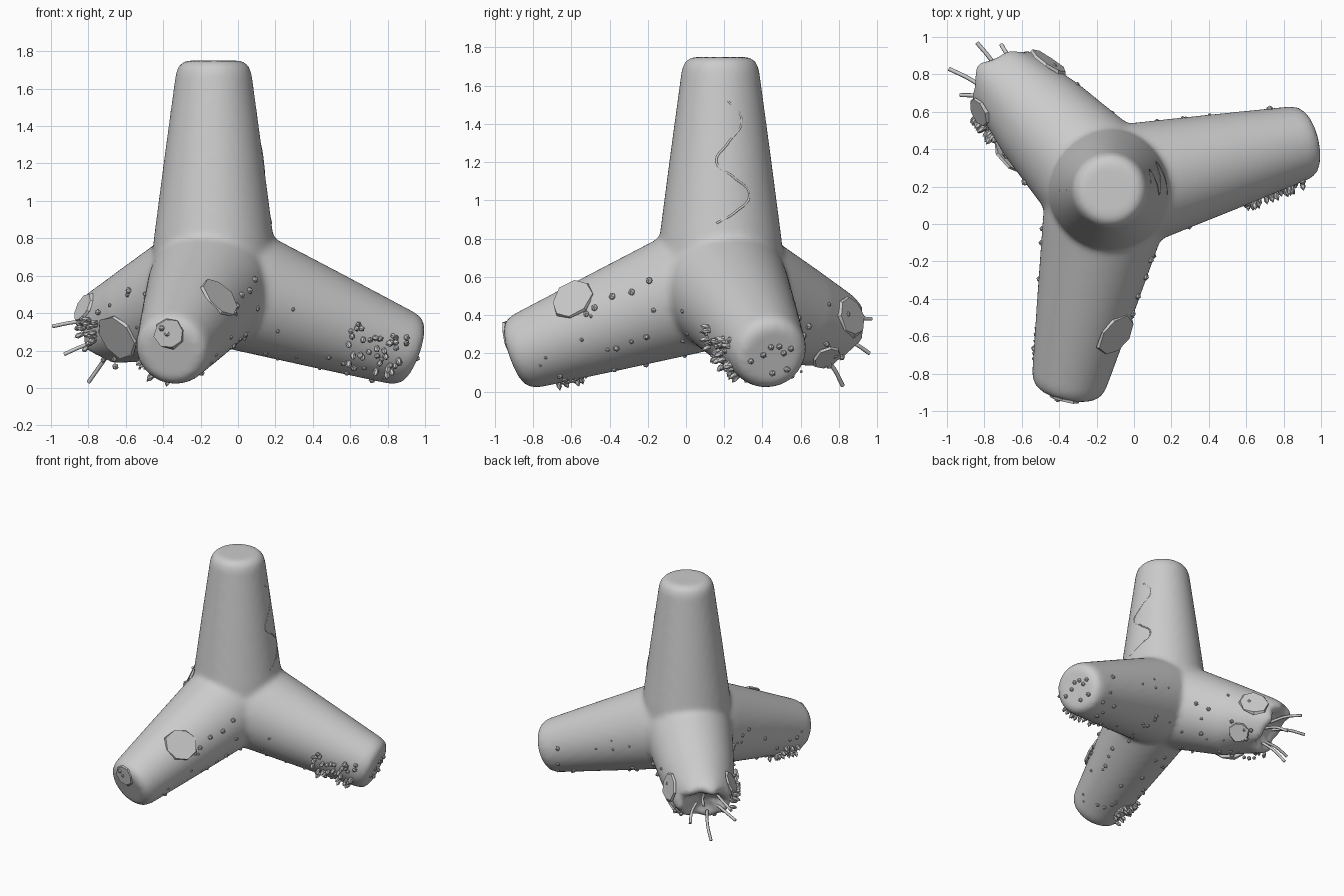
import bpy, bmesh, math, random
from math import sin, cos, radians
from mathutils import Vector, Matrix

if "Cube" in bpy.data.objects:
    bpy.data.objects.remove(bpy.data.objects["Cube"])
random.seed(4)
CENTRE = Vector((-0.13, 0.18, 0.58))
LENGTH = 1.17
UP = Vector((0, 0, 1))

concrete = bpy.data.materials.new("concrete_grey")
concrete.use_nodes = True
concrete.diffuse_color = (0.6, 0.6, 0.6, 1)
concrete.node_tree.nodes["Principled BSDF"].inputs["Base Color"].default_value = (0.6, 0.6, 0.6, 1)


def finish(name, bm):
    mesh = bpy.data.meshes.new(name)
    bmesh.ops.recalc_face_normals(bm, faces=bm.faces)
    bm.to_mesh(mesh)
    bm.free()
    mesh.materials.append(concrete)
    obj = bpy.data.objects.new(name, mesh)
    bpy.context.collection.objects.link(obj)
    return obj


def radius(t):
    return 0.35 - 0.135 * t


class Leg:
    """Axis frame of one leg: along, side and top directions."""
    def __init__(self, heading, drop=19.5):
        h, d = radians(heading), radians(drop)
        self.axis = Vector((cos(h) * cos(d), sin(h) * cos(d), -sin(d)))
        self.side = Vector((-sin(h), cos(h), 0))
        self.top = self.axis.cross(self.side)

    def normal(self, phi):
        return self.top * cos(phi) + self.side * sin(phi)

    def point(self, t, phi, r=None):
        return CENTRE + self.axis * t + self.normal(phi) * (radius(t) if r is None else r)


front, left, broken = Leg(-102), Leg(14), Leg(134)
upright = Leg(0, -90)


def revolve(bm, leg, profile, shape=lambda t, r, phi, k: (t, r), sides=48):
    """Closed tapered leg from (distance, radius) rings."""
    rings = []
    for k, (t, r) in enumerate(profile):
        ring = []
        for i in range(sides):
            phi = math.tau * i / sides
            tt, rr = shape(t, r, phi, k)
            ring.append(bm.verts.new(leg.point(tt, phi, rr)))
        rings.append(ring)
    for a, b in zip(rings, rings[1:]):
        for i in range(sides):
            j = (i + 1) % sides
            bm.faces.new((a[i], a[j], b[j], b[i]))
    bm.faces.new(rings[0])
    bm.faces.new(rings[-1])


# Four-legged concrete body, fused and softened
body = bmesh.new()
whole = [(0, 0.34), (0.22, 0.32), (0.65, 0.264), (LENGTH - 0.07, 0.203),
         (LENGTH - 0.025, 0.187), (LENGTH, 0.15), (LENGTH, 0.03)]
for leg in (front, left, upright):
    revolve(body, leg, whole)


def fracture(t, r, phi, k):
    if k < 2:
        return t, r
    jag = 0.02 * sin(3 * phi + 1) + 0.012 * sin(7 * phi)
    return t + (0.05 * cos(phi) + jag) * min(1, r / 0.17), r * (0.93 + 0.07 * cos(phi))


revolve(body, broken, [(0, 0.34), (0.55, 0.276), (0.8, 0.24), (0.87, 0.22),
                       (0.89, 0.18), (0.84, 0.12), (0.8, 0.03)], fracture)
body = finish("tetrapod_body", body)
remesh = body.modifiers.new("fuse", 'REMESH')
remesh.mode = 'VOXEL'
remesh.voxel_size = 0.02
remesh.use_smooth_shade = True
soften = body.modifiers.new("soften", 'SMOOTH')
soften.factor = 0.5
soften.iterations = 6


def aim(position, normal, spin=0.0):
    return (Matrix.Translation(position) @ normal.to_track_quat('Z', 'Y').to_matrix().to_4x4()
            @ Matrix.Rotation(spin, 4, 'Z'))


# Flat chipped patches on the legs
def patch(name, position, normal, size):
    bm = bmesh.new()
    bmesh.ops.create_cone(bm, cap_ends=True, segments=8, radius1=size, radius2=size * 0.95,
                          depth=0.015, matrix=aim(position, normal, random.random()))
    for v in bm.verts:
        v.co += (v.co - position) * random.uniform(-0.08, 0.08)
    finish(name, bm)


chips = [(front, 0.74, 50, 0.125), (front, 0.95, -150, 0.085), (broken, 0.57, 118, 0.13),
         (broken, 0.79, 60, 0.085), (broken, 0.74, -75, 0.11), (broken, 0.7, -135, 0.08)]
for n, (leg, t, deg, size) in enumerate(chips):
    phi = radians(deg)
    patch(f"chipped_patch_{n + 1}", leg.point(t, phi), leg.normal(phi) + leg.axis * 0.13, size)
patch("front_end_patch", front.point(LENGTH, 0, 0.11), front.axis + front.top * 0.2, 0.085)


# Barnacles scattered on the lower sides and ends
def bump(bm, position, normal, width, height):
    bmesh.ops.create_icosphere(bm, subdivisions=1, radius=1,
                               matrix=aim(position, normal, random.random() * 6)
                               @ Matrix.Diagonal((width, width, height, 1)))


barnacles = bmesh.new()
for leg, reach in ((front, 1.08), (left, 1.08), (broken, 0.8)):
    for _ in range(34):
        t, phi = random.uniform(0.25, reach), radians(random.uniform(75, 285))
        size = random.uniform(0.008, 0.02)
        p = leg.point(t, phi)
        if p.z > 0.02:
            bump(barnacles, p, leg.normal(phi), size, size)
for leg, count in ((front, 3), (left, 9)):
    for _ in range(count):
        p = leg.point(LENGTH, random.uniform(0, 6.28), random.uniform(0.04, 0.15))
        bump(barnacles, p, leg.axis, 0.018, 0.018)
for i in range(5):
    phi = radians(70 + 4 * (i % 2))
    bump(barnacles, front.point(0.3 + 0.11 * i, phi), front.normal(phi), 0.02, 0.02)
finish("barnacles", barnacles)

# Clusters of elongated mussels
mussels = bmesh.new()
for leg, t0, t1, a0, a1, count in ((front, 0.88, 1.1, -170, -115, 22),
                                   (left, 0.74, 1.08, -140, -78, 32),
                                   (broken, 0.68, 0.84, 75, 115, 18)):
    for _ in range(count):
        t, phi = random.uniform(t0, t1), radians(random.uniform(a0, a1))
        p = leg.point(t, phi) + leg.normal(phi) * 0.012
        lean = Vector([random.uniform(-0.25, 0.25) for _ in range(3)])
        if p.z > 0.03:
            bump(mussels, p, leg.normal(phi) + lean, 0.016, 0.036)
finish("mussels", mussels)


# Bent steel bars and the crack as thin tubes
def tube(name, points, thickness):
    curve = bpy.data.curves.new(name, 'CURVE')
    curve.dimensions = '3D'
    curve.bevel_depth = thickness
    curve.bevel_resolution = 1
    curve.use_fill_caps = True
    spline = curve.splines.new('BEZIER')
    spline.bezier_points.add(len(points) - 1)
    for bp, p in zip(spline.bezier_points, points):
        bp.co = p
        bp.handle_left_type = bp.handle_right_type = 'AUTO'
    curve.materials.append(concrete)
    bpy.context.collection.objects.link(bpy.data.objects.new(name, curve))


bars = [((-0.76, 0.69, 0.35), (-0.99, 0.83, 0.33)), ((-0.70, 0.76, 0.36), (-0.84, 0.97, 0.38)),
        ((-0.64, 0.78, 0.28), (-0.71, 0.96, 0.20)), ((-0.73, 0.66, 0.25), (-0.93, 0.69, 0.18)),
        ((-0.68, 0.70, 0.20), (-0.80, 0.82, 0.03))]
for n, (a, b) in enumerate(bars):
    a, b = Vector(a), Vector(b)
    tube(f"steel_bar_{n + 1}", [a, a.lerp(b, 0.5) + UP * 0.012 - broken.side * 0.012, b], 0.011)

crack = []
for y, z in ((0.22, 1.52), (0.29, 1.42), (0.22, 1.3), (0.16, 1.2), (0.25, 1.12),
             (0.33, 1.03), (0.26, 0.94), (0.16, 0.88)):
    r = radius(z - CENTRE.z) - 0.002
    dy = y - CENTRE.y
    crack.append((CENTRE.x + math.sqrt(r * r - dy * dy), y, z))
tube("crack", crack, 0.006)
